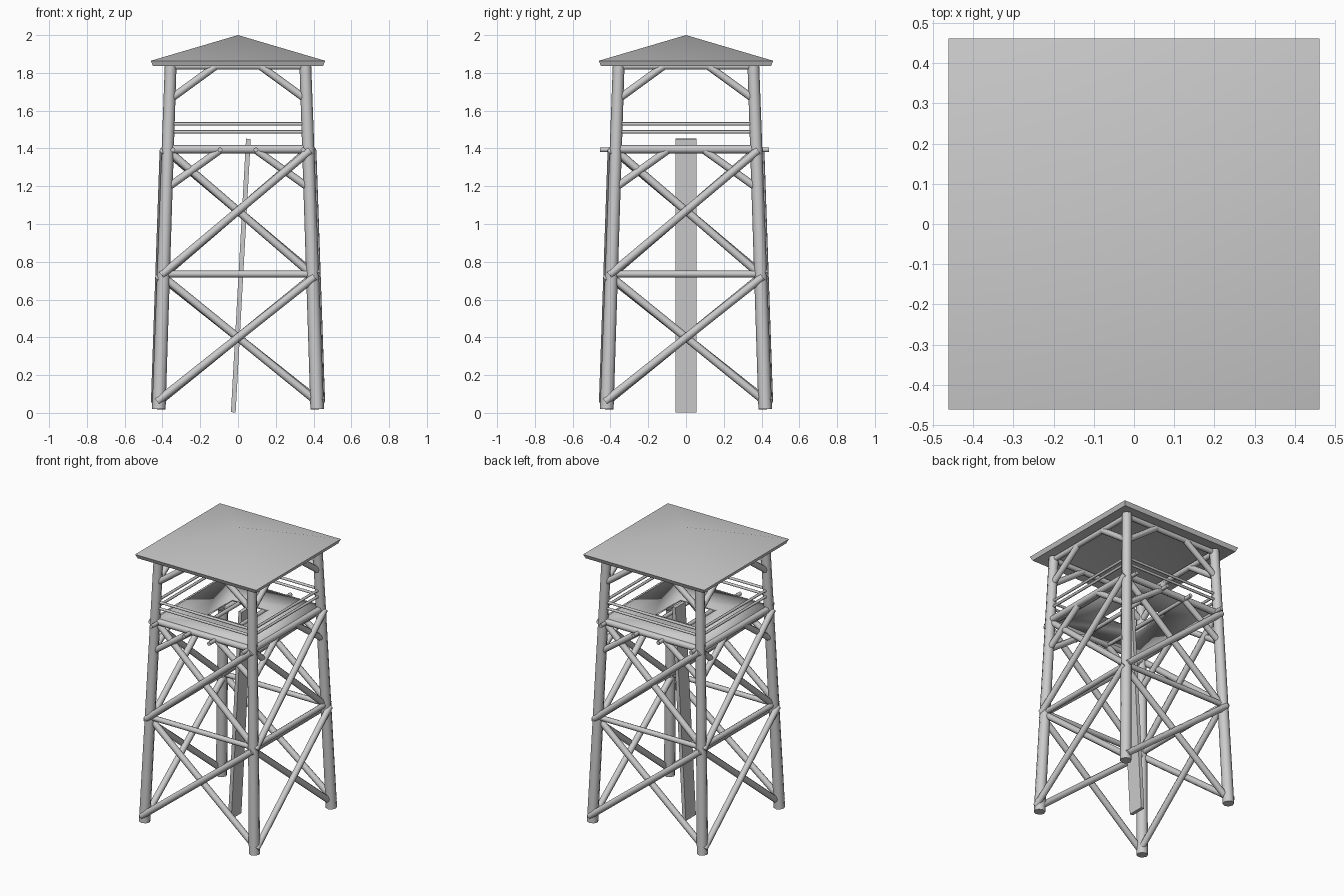
import bpy, bmesh, math
from mathutils import Vector, Matrix

if "Cube" in bpy.data.objects:
    bpy.data.objects.remove(bpy.data.objects["Cube"])


def finish(name, bm, angle=None):
    mesh = bpy.data.meshes.new(name)
    bm.to_mesh(mesh)
    bm.free()
    for p in mesh.polygons:
        p.use_smooth = True
    ob = bpy.data.objects.new(name, mesh)
    bpy.context.collection.objects.link(ob)
    if angle is not None:
        bpy.ops.object.select_all(action='DESELECT')
        ob.select_set(True)
        bpy.context.view_layer.objects.active = ob
        bpy.ops.object.shade_smooth_by_angle(angle=math.radians(angle))
    return ob


def pole(name, a, b, r, turn=0, sides=8, r2=None):
    """Round timber from a to b, turned by quarter turns about z."""
    a, b = Vector(a), Vector(b)
    bm = bmesh.new()
    bmesh.ops.create_cone(bm, cap_ends=True, segments=sides, radius1=r,
                          radius2=r2 or r, depth=(b - a).length)
    m = (Matrix.Rotation(turn * math.pi / 2, 4, 'Z') @ Matrix.Translation((a + b) / 2)
         @ (b - a).to_track_quat('Z', 'Y').to_matrix().to_4x4())
    bmesh.ops.transform(bm, matrix=m, verts=bm.verts)
    return finish(name, bm, 65)


def off(z):
    """Distance of the leg axis from the centre at height z."""
    return 0.42 - 0.0345 * z


def box(name, size, loc, rot_y=0):
    bm = bmesh.new()
    bmesh.ops.create_cube(bm, size=1)
    m = (Matrix.Translation(loc) @ Matrix.Rotation(rot_y, 4, 'Y')
         @ Matrix.Diagonal((*size, 1)))
    bmesh.ops.transform(bm, matrix=m, verts=bm.verts)
    return finish(name, bm, 30)


for t in range(4):
    # Leaning corner leg
    pole("leg", (-off(0.02), -off(0.02), 0.02), (-off(1.85), -off(1.85), 1.85),
         0.036, t, 8, 0.031)
    # Crossed braces in two storeys, one outside the legs and one between them
    for z0, z1 in ((0.06, 0.72), (0.73, 1.39)):
        a, b = off(z0), off(z1)
        pole("outer_brace", (-a - 0.01, -a - 0.022, z0), (b + 0.01, -b - 0.022, z1), 0.021, t)
        pole("inner_brace", (a, -a + 0.01, z0), (-b, -b + 0.01, z1), 0.021, t)
    # Horizontal beams and rails
    for n, z, r in (("mid_beam", 0.735, 0.018), ("floor_beam", 1.396, 0.022),
                    ("top_beam", 1.835, 0.018), ("rail_low", 1.488, 0.009),
                    ("rail_high", 1.53, 0.009)):
        c = off(z)
        pole(n, (-c, -c, z), (c, -c, z), r, t)
    # Knee braces below the floor and the roof
    for s in (-1, 1):
        pole("floor_knee", (s * 0.37, -off(1.2), 1.195), (s * 0.10, -off(1.39), 1.388), 0.02, t)
        pole("roof_knee", (s * 0.36, -off(1.66), 1.66), (s * 0.12, -off(1.83), 1.835), 0.02, t)

# Joists running front to back
for x in (-0.345, -0.095, 0.095, 0.345):
    pole("joist", (x, -0.455, 1.393), (x, 0.44, 1.393), 0.013)

# Floor with a hatch in the middle
bm = bmesh.new()
rings = []
for h, z in ((0.375, 1.398), (0.375, 1.416), (0.14, 1.416), (0.14, 1.398)):
    rings.append([bm.verts.new((h * x, h * y, z))
                  for x, y in ((-1, -1), (1, -1), (1, 1), (-1, 1))])
for i in range(4):
    p, q = rings[i], rings[(i + 1) % 4]
    for k in range(4):
        n = (k + 1) % 4
        bm.faces.new((p[k], p[n], q[n], q[k]))
finish("floor", bm)

# Ladder board leaning through the hatch
box("ladder", (0.025, 0.11, 1.45), (0.015, 0, 0.727), math.atan2(0.08, 1.45))

# Pyramid roof shell with thick eaves
bm = bmesh.new()
corners = ((-1, -1), (1, -1), (1, 1), (-1, 1))
top = [bm.verts.new((0.462 * x, 0.462 * y, 1.864)) for x, y in corners]
low = [bm.verts.new((0.45 * x, 0.45 * y, 1.836)) for x, y in corners]
apex, under = bm.verts.new((0, 0, 2.0)), bm.verts.new((0, 0, 1.968))
for k in range(4):
    n = (k + 1) % 4
    bm.faces.new((top[k], top[n], apex))
    bm.faces.new((low[n], low[k], under))
    bm.faces.new((low[k], low[n], top[n], top[k]))
finish("roof", bm, 60)
